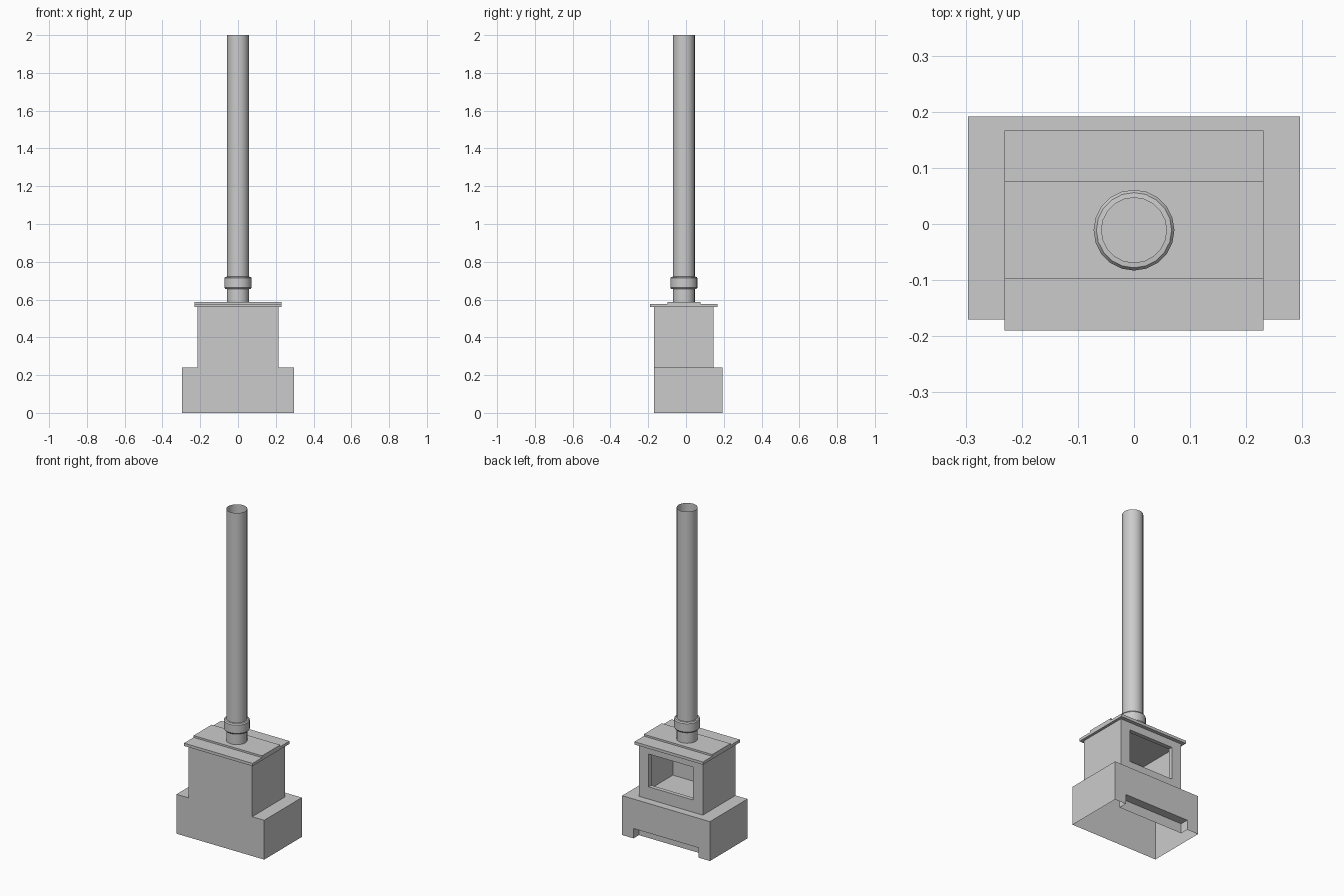
import bpy, bmesh, math

if "Cube" in bpy.data.objects:
    bpy.data.objects.remove(bpy.data.objects["Cube"])

PIPE_Y = -0.011


def box(name, x, y, z):
    """Box from (min, max) ranges."""
    bm = bmesh.new()
    bmesh.ops.create_cube(bm, size=1)
    for v in bm.verts:
        v.co = [r[0] if c < 0 else r[1] for c, r in zip(v.co, (x, y, z))]
    me = bpy.data.meshes.new(name)
    bm.to_mesh(me)
    bm.free()
    ob = bpy.data.objects.new(name, me)
    bpy.context.collection.objects.link(ob)
    return ob


def activate(ob):
    bpy.ops.object.select_all(action='DESELECT')
    ob.select_set(True)
    bpy.context.view_layer.objects.active = ob


def combine(ob, other, operation):
    """Apply a boolean and discard the helper."""
    mod = ob.modifiers.new("bool", 'BOOLEAN')
    mod.operation, mod.solver, mod.object = operation, 'EXACT', other
    activate(ob)
    bpy.ops.object.modifier_apply(modifier=mod.name)
    bpy.data.objects.remove(other, do_unlink=True)


def lathe(name, profile, segments=20):
    """Open surface of revolution around the flue axis from (radius, z) points."""
    bm = bmesh.new()
    rings = []
    for r, z in profile:
        rings.append([bm.verts.new((r * math.cos(2 * math.pi * i / segments),
                                    PIPE_Y + r * math.sin(2 * math.pi * i / segments), z))
                      for i in range(segments)])
    for a, b in zip(rings, rings[1:]):
        for i in range(segments):
            j = (i + 1) % segments
            bm.faces.new((a[i], a[j], b[j], b[i]))
    me = bpy.data.meshes.new(name)
    bm.to_mesh(me)
    bm.free()
    ob = bpy.data.objects.new(name, me)
    bpy.context.collection.objects.link(ob)
    activate(ob)
    bpy.ops.object.shade_smooth_by_angle(angle=math.radians(35))
    return ob


# Stove body: wide base and narrower firebox in one shell
stove = box("stove_body", (-0.296, 0.296), (-0.17, 0.192), (0, 0.24))
combine(stove, box("firebox", (-0.215, 0.215), (-0.17, 0.145), (0.1, 0.56)), 'UNION')

# Firebox chamber, its window and the recess under the base
combine(stove, box("chamber", (-0.19, 0.19), (-0.145, 0.12), (0.265, 0.535)), 'DIFFERENCE')
combine(stove, box("window", (-0.15, 0.15), (0.1, 0.2), (0.315, 0.515)), 'DIFFERENCE')
combine(stove, box("recess", (-0.22, 0.22), (0.14, 0.25), (-0.1, 0.06)), 'DIFFERENCE')

# Clean coplanar edges and leave the underside open
bm = bmesh.new()
bm.from_mesh(stove.data)
bmesh.ops.remove_doubles(bm, verts=bm.verts, dist=1e-5)
bmesh.ops.dissolve_limit(bm, angle_limit=0.01, verts=bm.verts, edges=bm.edges)
bottom = [f for f in bm.faces if all(v.co.z < 1e-4 for v in f.verts)]
bmesh.ops.delete(bm, geom=bottom, context='FACES')
bm.to_mesh(stove.data)
bm.free()

# Stepped top plate
box("top_plate", (-0.231, 0.231), (-0.19, 0.167), (0.56, 0.577))
box("raised_top_plate", (-0.231, 0.231), (-0.098, 0.077), (0.577, 0.588))

# Flue pipe, open at the top, and its collar
lathe("flue_pipe", [(0.058, 0.588), (0.058, 2.0)])
lathe("flue_collar", [(0.058, 0.655), (0.067, 0.656), (0.072, 0.663),
                      (0.072, 0.713), (0.067, 0.72), (0.058, 0.721)])
